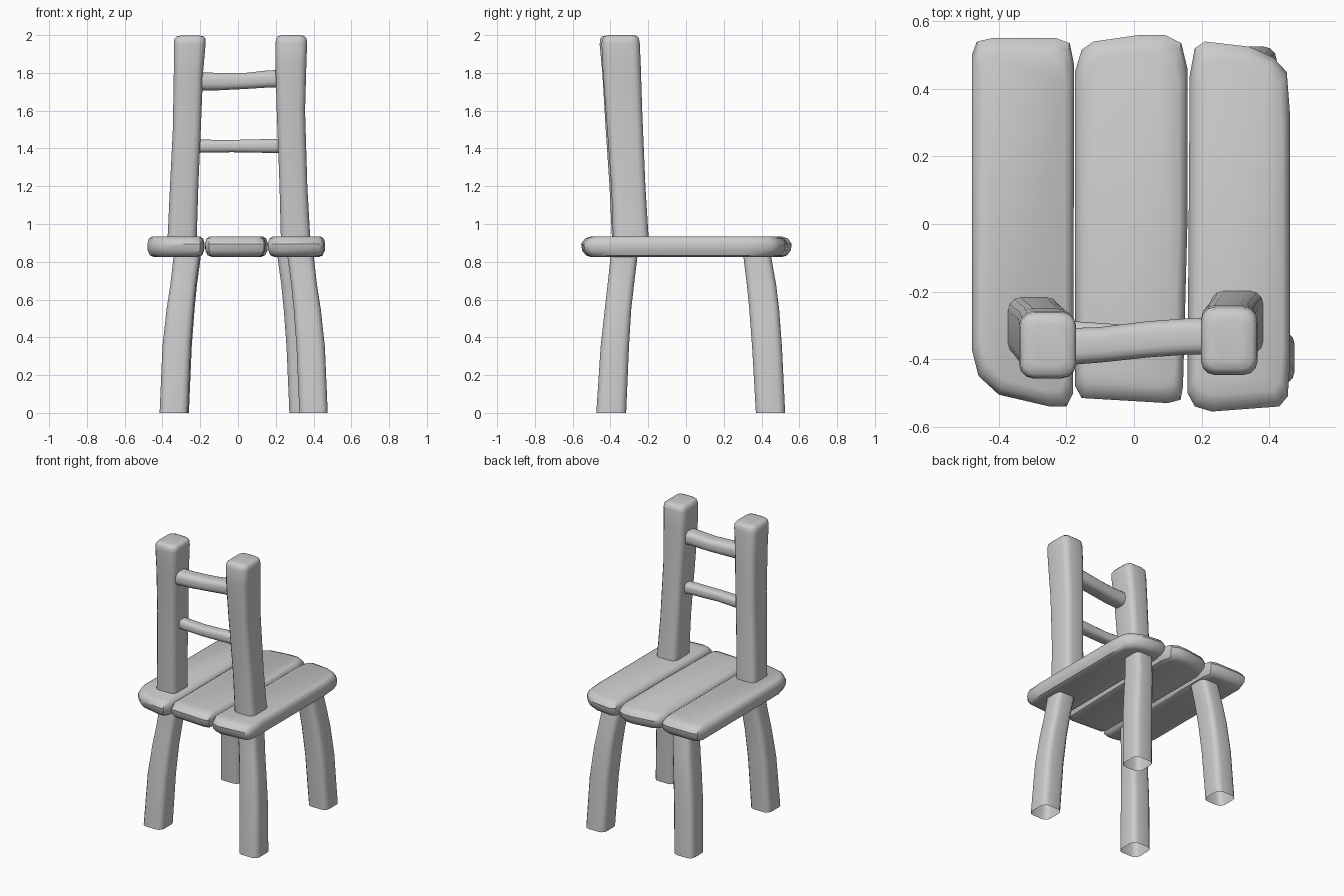
import bpy, bmesh, math


def loft(name, rings, open_start=False):
    """Skin a list of equal-length point rings into a smooth closed part."""
    bm = bmesh.new()
    vs = [[bm.verts.new(p) for p in r] for r in rings]
    n = len(vs[0])
    for a, b in zip(vs, vs[1:]):
        for i in range(n):
            j = (i + 1) % n
            bm.faces.new((a[i], a[j], b[j], b[i]))
    if not open_start:
        bm.faces.new(vs[0][::-1])
    bm.faces.new(vs[-1])
    bmesh.ops.recalc_face_normals(bm, faces=bm.faces)
    me = bpy.data.meshes.new(name)
    bm.to_mesh(me)
    bm.free()
    ob = bpy.data.objects.new(name, me)
    bpy.context.collection.objects.link(ob)
    bpy.ops.object.select_all(action='DESELECT')
    ob.select_set(True)
    bpy.context.view_layer.objects.active = ob
    bpy.ops.object.shade_smooth_by_angle(angle=math.radians(40))
    return ob


def section(u0, u1, v0, v1, k=0.25, seg=3):
    """Rounded rectangle; k is the corner radius as a share of the width."""
    r = k * min(u1 - u0, v1 - v0)
    corners = [(u1 - r, v1 - r), (u0 + r, v1 - r), (u0 + r, v0 + r), (u1 - r, v0 + r)]
    return [(cu + r * math.cos(math.pi / 2 * (q + s / seg)),
             cv + r * math.sin(math.pi / 2 * (q + s / seg)))
            for q, (cu, cv) in enumerate(corners) for s in range(seg + 1)]


def upright(name, stations, open_start=False):
    return loft(name, [[(x, y, z) for x, y in section(*s)] for z, *s in stations], open_start)


def rung(name, stations):
    return loft(name, [[(x, y, z) for y, z in section(*s, k=0.36)] for x, *s in stations])


def plank(name, outline):
    xs, ys = zip(*outline)
    cx, cy = (min(xs) + max(xs)) / 2, (min(ys) + max(ys)) / 2
    profile = [(0.826, 0.035, 0.05), (0.834, 0.014, 0.025), (0.86, 0.002, 0.005),
               (0.895, 0, 0), (0.922, 0.008, 0.02), (0.934, 0.025, 0.05)]
    return loft(name, [[(cx + (x - cx) * (1 - dx / 0.16), cy + (y - cy) * (1 - dy / 0.55), z)
                        for x, y in outline] for z, dx, dy in profile])


# Seat planks
plank("seat_plank_left", [
    (-0.48, 0.50), (-0.48, -0.37), (-0.46, -0.45), (-0.40, -0.505), (-0.25, -0.54),
    (-0.20, -0.54), (-0.18, -0.50), (-0.177, 0.47), (-0.19, 0.535), (-0.23, 0.55),
    (-0.42, 0.55), (-0.465, 0.54)])
plank("seat_plank_middle", [
    (-0.175, 0.45), (-0.174, -0.48), (-0.155, -0.515), (0.10, -0.53), (0.138, -0.52),
    (0.145, -0.48), (0.158, 0.0), (0.158, 0.46), (0.14, 0.535), (0.09, 0.56),
    (0.02, 0.56), (-0.12, 0.54), (-0.155, 0.515)])
plank("seat_plank_right", [
    (0.165, 0.44), (0.158, -0.50), (0.18, -0.54), (0.23, -0.555), (0.43, -0.54),
    (0.455, -0.51), (0.462, -0.40), (0.462, 0.32), (0.452, 0.45), (0.41, 0.495),
    (0.34, 0.525), (0.21, 0.54), (0.18, 0.52)])

# Backrest posts, leaning outward with softened tops
upright("back_post_left", [
    (0.88, -0.375, -0.22, -0.39, -0.215), (1.2, -0.36, -0.21, -0.405, -0.23),
    (1.5, -0.345, -0.197, -0.425, -0.24), (1.8, -0.34, -0.185, -0.443, -0.25),
    (1.95, -0.34, -0.172, -0.457, -0.258), (1.98, -0.337, -0.172, -0.455, -0.262),
    (1.993, -0.325, -0.182, -0.445, -0.272), (1.998, -0.30, -0.205, -0.42, -0.295)])
upright("back_post_right", [
    (0.88, 0.228, 0.385, -0.385, -0.195), (1.2, 0.22, 0.367, -0.395, -0.215),
    (1.6, 0.205, 0.355, -0.425, -0.232), (1.85, 0.198, 0.362, -0.443, -0.24),
    (1.96, 0.198, 0.366, -0.447, -0.245), (1.985, 0.203, 0.362, -0.44, -0.25),
    (1.996, 0.215, 0.35, -0.43, -0.262), (2.0, 0.24, 0.325, -0.405, -0.285)])

# Backrest rungs
rung("upper_rung", [
    (-0.23, -0.42, -0.31, 1.708, 1.803), (-0.10, -0.41, -0.305, 1.708, 1.800),
    (0.04, -0.395, -0.288, 1.715, 1.80), (0.15, -0.387, -0.28, 1.722, 1.812),
    (0.25, -0.385, -0.277, 1.722, 1.818)])
rung("lower_rung", [
    (-0.25, -0.36, -0.283, 1.378, 1.447), (-0.03, -0.375, -0.298, 1.380, 1.445),
    (0.25, -0.36, -0.283, 1.375, 1.452)])

# Legs: z, x inner, x outer, y near centre, y far; each is placed by side and depth
leg_x = [(0, 0.265, 0.415), (0.35, 0.25, 0.40), (0.55, 0.235, 0.378),
         (0.68, 0.222, 0.358), (0.82, 0.203, 0.342), (0.88, 0.20, 0.338)]
back_y = [(-0.475, -0.317), (-0.452, -0.302), (-0.43, -0.29), (-0.415, -0.275),
          (-0.40, -0.258), (-0.398, -0.255)]
front_y = [(0.37, 0.525), (0.35, 0.508), (0.335, 0.493), (0.322, 0.477),
           (0.305, 0.452), (0.30, 0.445)]
for name, side, shift, ys in (("back_leg_left", -1, 0, back_y),
                              ("back_leg_right", 1, 0.06, back_y),
                              ("front_leg_left", -1, -0.005, front_y),
                              ("front_leg_right", 1, 0.007, front_y)):
    upright(name, [(z, *sorted((side * (a + shift), side * (b + shift))), *y)
                   for (z, a, b), y in zip(leg_x, ys)], open_start=True)
